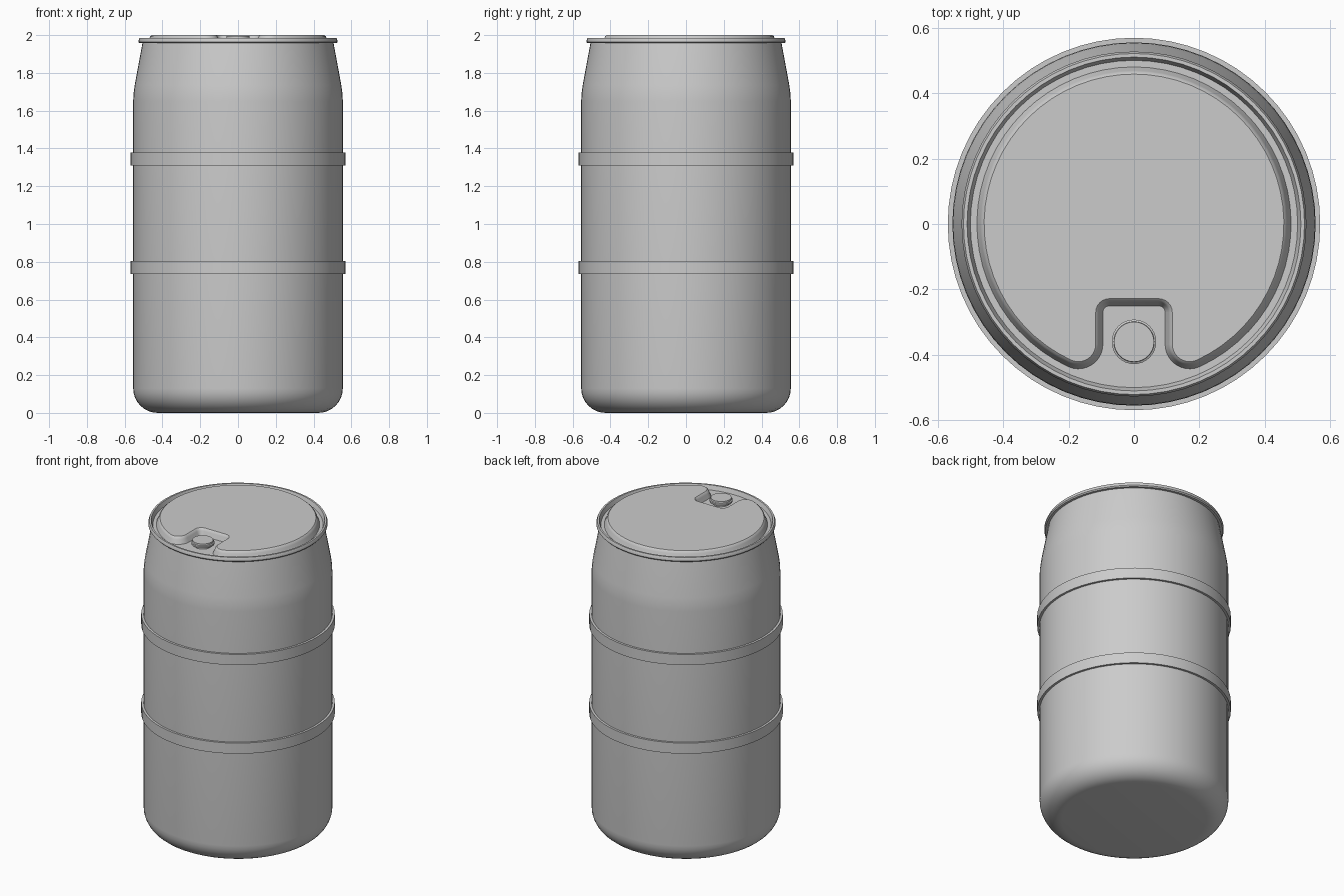
import bpy, bmesh
from math import sin, cos, pi, radians, atan2, sqrt

if "Cube" in bpy.data.objects:
    bpy.data.objects.remove(bpy.data.objects["Cube"])

SEGMENTS = 64
FLOOR = 1.957


def finish(bm, name, angle=32):
    bmesh.ops.remove_doubles(bm, verts=bm.verts, dist=1e-5)
    bmesh.ops.recalc_face_normals(bm, faces=bm.faces)
    mesh = bpy.data.meshes.new(name)
    bm.to_mesh(mesh)
    bm.free()
    obj = bpy.data.objects.new(name, mesh)
    bpy.context.collection.objects.link(obj)
    bpy.ops.object.select_all(action='DESELECT')
    obj.select_set(True)
    bpy.context.view_layer.objects.active = obj
    bpy.ops.object.shade_smooth_by_angle(angle=radians(angle))
    return obj


def stack(bm, loops, cap_start=False, cap_end=False, wrap=False):
    """Join matching closed loops of points with quads."""
    rings = [[bm.verts.new(p) for p in loop] for loop in loops]
    pairs = list(zip(rings, rings[1:])) + ([(rings[-1], rings[0])] if wrap else [])
    for a, b in pairs:
        for i in range(len(a)):
            j = (i + 1) % len(a)
            bm.faces.new((a[i], a[j], b[j], b[i]))
    if cap_start:
        bm.faces.new(rings[0])
    if cap_end:
        bm.faces.new(rings[-1])


def lathe(name, profile, centre=(0, 0), segments=SEGMENTS, wrap=False):
    loops = [[(centre[0] + r * cos(2 * pi * i / segments),
               centre[1] + r * sin(2 * pi * i / segments), z)
              for i in range(segments)] for r, z in profile]
    bm = bmesh.new()
    stack(bm, loops, not wrap, not wrap, wrap)
    return finish(bm, name)


# Drum shell: rounded foot, straight wall, tapered shoulder, lip and sunken lid
foot = [(0.425 + 0.13 * sin(t * pi / 16), 0.13 - 0.13 * cos(t * pi / 16))
        for t in range(9)]
shoulder = [(0.555, 1.65), (0.553, 1.69), (0.547, 1.735), (0.506, 1.957)]
lip = [(0.521, 1.957), (0.527, 1.964), (0.527, 1.972), (0.521, 1.985),
       (0.51, 1.985), (0.50, FLOOR)]
lathe("drum_shell", foot + shoulder + lip)

# Two raised hoops
for name, z in (("lower_hoop", 0.735), ("upper_hoop", 1.31)):
    lathe(name, [(0.545, z), (0.569, z), (0.569, z + 0.069), (0.545, z + 0.069)],
          wrap=True)

# Raised lid panel with a rounded notch at the front
R, W, Y, RF, RC = 0.48, 0.095, -0.25, 0.075, 0.02
FX = W + RF
FY = -sqrt((R - RF) ** 2 - FX ** 2)
A = atan2(FY, FX)


def arc(cx, cy, r, a0, a1, n):
    return [(cx + r * cos(a0 + (a1 - a0) * i / n),
             cy + r * sin(a0 + (a1 - a0) * i / n)) for i in range(n + 1)]


def panel_outline(d, z):
    pts = arc(0, 0, R - d, A, pi - A, 56)
    pts += arc(-FX, FY, RF - d, pi - A, 2 * pi, 10)[1:]
    pts += arc(-W + RC, Y - RC, RC + d, pi, pi / 2, 6)
    pts += arc(W - RC, Y - RC, RC + d, pi / 2, 0, 6)
    pts += arc(FX, FY, RF - d, pi, 2 * pi + A, 10)[:-1]
    return [(x, y, z) for x, y in pts]


bm = bmesh.new()
stack(bm, [panel_outline(d, z) for d, z in
           ((0, FLOOR), (0.011, 1.984), (0.015, 1.994), (0.022, 2.0))],
      cap_end=True)
finish(bm, "lid_panel", 40)

# Bung: short neck with a wider cap
lathe("bung", [(0.05, FLOOR - 0.005), (0.05, 1.97), (0.068, 1.972),
               (0.068, 1.982), (0.062, 1.985), (0.061, 1.996)],
      centre=(0, -0.36), segments=32)
